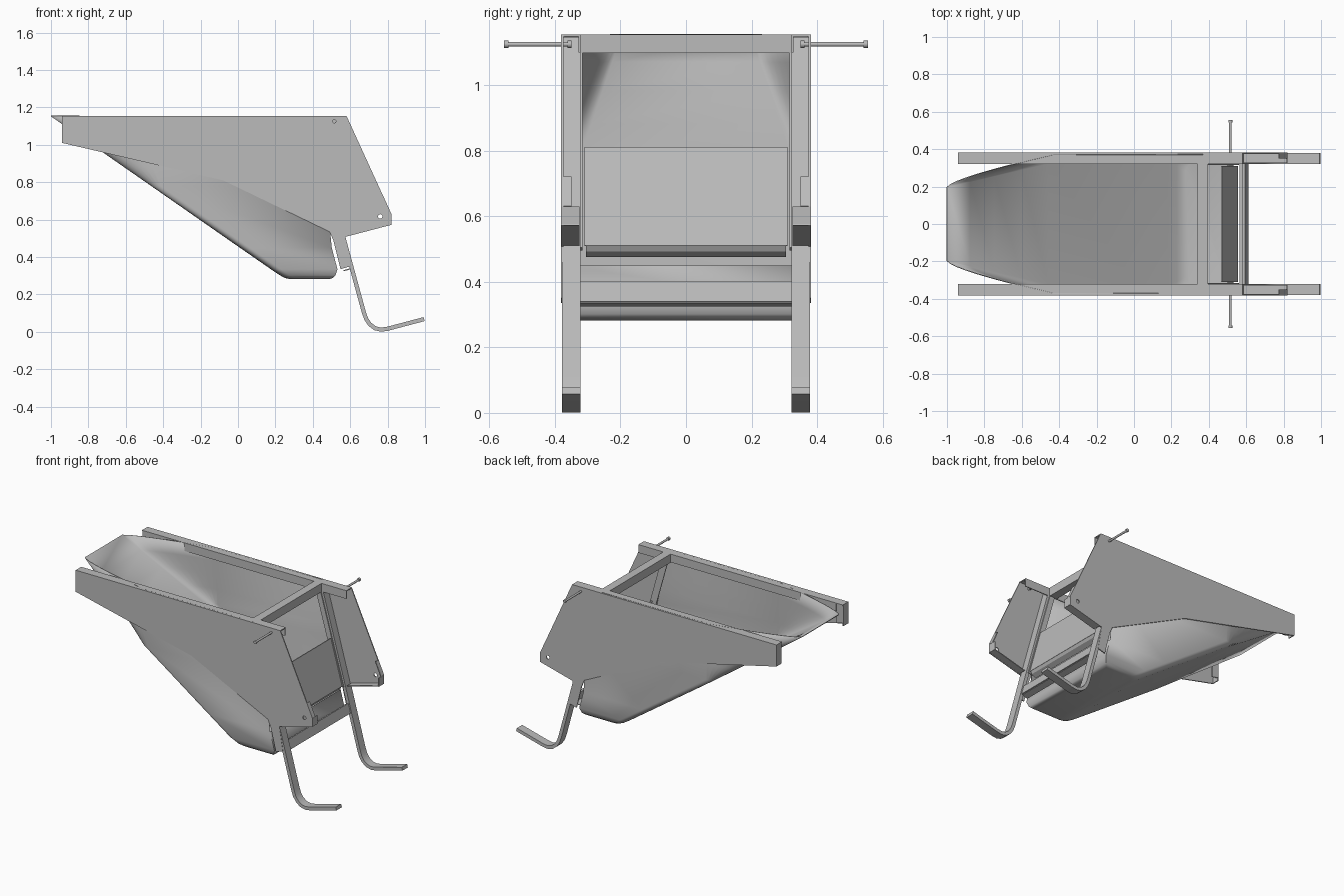
import bpy, bmesh, math
from mathutils import Vector

if "Cube" in bpy.data.objects:
    bpy.data.objects.remove(bpy.data.objects["Cube"])

steel = bpy.data.materials.new("plain_grey_steel")
steel.diffuse_color = (0.5, 0.5, 0.5, 1)
steel.use_nodes = True
steel.node_tree.nodes["Principled BSDF"].inputs["Base Color"].default_value = steel.diffuse_color


def finish(name, bm, mirror=False):
    bmesh.ops.recalc_face_normals(bm, faces=bm.faces)
    me = bpy.data.meshes.new(name)
    bm.to_mesh(me)
    bm.free()
    me.materials.append(steel)
    ob = bpy.data.objects.new(name, me)
    bpy.context.collection.objects.link(ob)
    if mirror:
        m = ob.modifiers.new("mirror", 'MIRROR')
        m.use_axis = (False, True, False)
    return ob


def smooth(ob, angle=35):
    bpy.ops.object.select_all(action='DESELECT')
    ob.select_set(True)
    bpy.context.view_layer.objects.active = ob
    bpy.ops.object.shade_smooth_by_angle(angle=math.radians(angle))


def prism(name, pts, y0, y1, mirror=True):
    """Extrude an x-z outline from y0 to y1."""
    bm = bmesh.new()
    a = [bm.verts.new((x, y0, z)) for x, z in pts]
    b = [bm.verts.new((x, y1, z)) for x, z in pts]
    bm.faces.new(a)
    bm.faces.new(b[::-1])
    for i in range(len(pts)):
        j = (i + 1) % len(pts)
        bm.faces.new((a[i], b[i], b[j], a[j]))
    return finish(name, bm, mirror)


def strip(path, t):
    """Outline of a strip of thickness t centred on a path."""
    p = [Vector(q) for q in path]
    left, right = [], []
    for i, q in enumerate(p):
        d = (p[min(i + 1, len(p) - 1)] - p[max(i - 1, 0)]).normalized()
        n = Vector((-d.y, d.x)) * t / 2
        left.append(tuple(q + n))
        right.append(tuple(q - n))
    return left + right[::-1]


def rods(name, parts, mirror=True, sides=16):
    """Cylinders along y, given as (x, z, y0, y1, radius)."""
    bm = bmesh.new()
    for x, z, y0, y1, r in parts:
        g = bmesh.ops.create_cone(bm, cap_ends=True, segments=sides,
                                  radius1=r, radius2=r, depth=y1 - y0)
        for v in g['verts']:
            v.co = (x + v.co.x, (y0 + y1) / 2 + v.co.z, z + v.co.y)
    return finish(name, bm, mirror)


# Tub: stacked U-shaped outlines, with the front corners widening to the lip
# rows: z, front x, back x, half width
rows = [(1.155, -1.0, .37, .372), (1.07, -.878, .395, .372), (.98, -.748, .42, .372),
        (.88, -.604, .448, .372), (.78, -.46, .47, .372), (.45, .014, .50, .372),
        (.335, .18, .53, .372), (.303, .228, .52, .36), (.29, .252, .507, .345),
        (.285, .275, .49, .325)]
bm = bmesh.new()
loops = []
for z, xf, xb, w in rows:
    k = min(1, max(0, (z - .78) / .375))
    start = Vector((xf, w - .05 - .125 * k))
    ctrl = Vector((xf + .045 * k, w - .122 * k))
    end = Vector((xf + .05 + .52 * k, w))
    half = [Vector((xb, w))]
    for i in range(9):
        t = 1 - i / 8
        half.append(start * (1 - t) ** 2 + ctrl * 2 * t * (1 - t) + end * t * t)
    loop = [(p.x, p.y) for p in half] + [(p.x, -p.y) for p in half[::-1]]
    loops.append([bm.verts.new((x, y, z)) for x, y in loop])
n = len(loops[0])
for r in range(len(loops) - 1):
    for i in range(n if r >= 5 else n - 1):      # the back is open above its low wall
        j = (i + 1) % n
        bm.faces.new((loops[r][i], loops[r][j], loops[r + 1][j], loops[r + 1][i]))
bm.faces.new(loops[-1])
tub = finish("tub", bm)
sol = tub.modifiers.new("thickness", 'SOLIDIFY')
sol.thickness = .005
sol.offset = 0
smooth(tub, 40)

# Side plates with a tab for the leg, and drilled holes
plate = prism("side_plate", [(-.94, 1.155), (.58, 1.155), (.82, .63), (.82, .572),
                             (.575, .508), (.60, .35), (.548, .335), (.51, .488),
                             (.49, .535), (-.08, .81), (-.94, 1.01)], .374, .381, False)
cutter = rods("hole_cutter", [(.76, .617, .3, .45, .012), (-.73, 1.06, .3, .45, .005)], False)
cutter.hide_render = True
cutter.display_type = 'WIRE'
cut = plate.modifiers.new("holes", 'BOOLEAN')
cut.operation = 'DIFFERENCE'
cut.object = cutter
mir = plate.modifiers.new("mirror", 'MIRROR')
mir.use_axis = (False, True, False)

# Folded edges of the side plates
prism("top_flange", [(-.94, 1.149), (.58, 1.149), (.58, 1.155), (-.94, 1.155)], .322, .381)
prism("top_flange_lip", [(-.89, 1.1), (.58, 1.1), (.58, 1.155), (-.89, 1.155)], .322, .328)
prism("front_end_flange", [(-.94, 1.01), (-.934, 1.01), (-.934, 1.155), (-.94, 1.155)], .33, .381)
prism("front_end_return", [(-.94, 1.03), (-.89, 1.02), (-.89, 1.155), (-.94, 1.155)], .328, .334)
prism("lower_flange", strip([(.585, .514), (.82, .576)], .006), .325, .381)
prism("lower_end_flange", [(.814, .572), (.82, .572), (.82, .63), (.814, .63)], .325, .381)
prism("rear_edge_flange", strip([(.817, .63), (.776, .72)], .006), .35, .381)

# Rear posts running down into curved skid legs
leg = prism("post_and_leg", strip([(.385, 1.145), (.565, .5), (.672, .107), (.685, .07),
                                   (.705, .04), (.733, .019), (.765, .0115), (.80, .0165),
                                   (.995, .068)], .022), .322, .379)
smooth(leg, 30)
# Inner web that stiffens the upper post
prism("post_web", strip([(.375, 1.1), (.545, .5)], .035), .316, .322)

# Cross members between the posts
prism("top_crossbar", [(.34, 1.098), (.395, 1.098), (.395, 1.155), (.34, 1.155)], -.325, .325, False)
prism("lower_crossbar", strip([(.588, .40), (.605, .338)], .014), -.325, .325, False)
prism("lower_crossbar_lip", strip([(.605, .338), (.565, .327)], .006), -.325, .325, False)

# Rear panel with its bottom edge turned inward
prism("rear_panel", strip([(.470, .81), (.553, .51)], .008), -.31, .31, False)
prism("rear_panel_fold", strip([(.553, .512), (.545, .495), (.515, .478)], .006), -.305, .305, False)

# Pins sticking out at the upper rear corners
pin = rods("side_pin", [(.515, 1.125, .35, .55, .007), (.515, 1.125, .542, .556, .011),
                        (.515, 1.125, .35, .362, .011)])
smooth(pin, 40)
